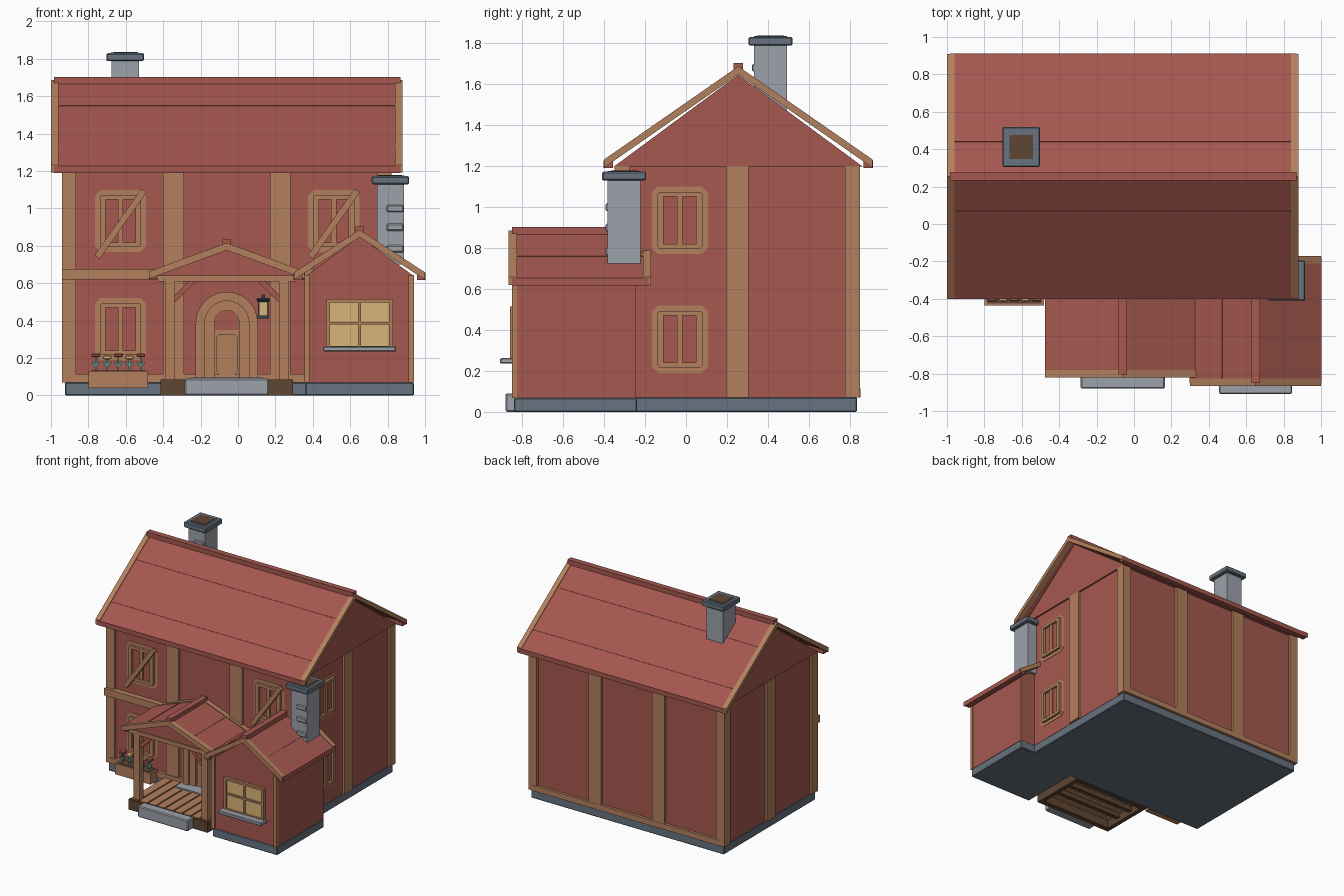
import bpy, bmesh, math

if "Cube" in bpy.data.objects:
    bpy.data.objects.remove(bpy.data.objects["Cube"])

def material(name, r, g, b):
    m = bpy.data.materials.new(name)
    m.diffuse_color = (r, g, b, 1)
    m.use_nodes = True
    m.node_tree.nodes["Principled BSDF"].inputs["Base Color"].default_value = m.diffuse_color
    return m

RED = material("barn red", 0.376, 0.098, 0.078)
TAN = material("tan timber", 0.448, 0.215, 0.108)
GREY = material("light stone", 0.335, 0.355, 0.40)
SLATE = material("slate stone", 0.135, 0.171, 0.217)
GLASS = material("warm yellow", 0.70, 0.46, 0.19)
BROWN = material("dark brown", 0.114, 0.061, 0.032)
IRON = material("dark iron", 0.035, 0.05, 0.075)
GREEN = material("leaf green", 0.10, 0.27, 0.22)

def finish(name, bm, mat, bevel=0):
    bmesh.ops.recalc_face_normals(bm, faces=bm.faces)
    me = bpy.data.meshes.new(name)
    bm.to_mesh(me)
    bm.free()
    me.materials.append(mat)
    ob = bpy.data.objects.new(name, me)
    bpy.context.collection.objects.link(ob)
    if bevel:
        mod = ob.modifiers.new("soft edge", 'BEVEL')
        mod.width, mod.segments = bevel, 1
    return ob

def place(u, z, v, axis):
    return (v, u, z) if axis == 'x' else (u, v, z)

def prism(name, pts, a, b, axis, mat, bevel=0):
    """Profile in (u, z), extruded along axis from a to b."""
    bm = bmesh.new()
    lo, hi = [[bm.verts.new(place(u, z, v, axis)) for u, z in pts] for v in (a, b)]
    bm.faces.new(lo)
    bm.faces.new(hi)
    n = len(pts)
    for i in range(n):
        j = (i + 1) % n
        bm.faces.new((lo[i], lo[j], hi[j], hi[i]))
    return finish(name, bm, mat, bevel)

def ring(name, outer, inner, a, b, axis, mat):
    """Frame between two matching closed outlines."""
    bm = bmesh.new()
    o0, o1, i0, i1 = [[bm.verts.new(place(u, z, v, axis)) for u, z in p]
                      for p, v in ((outer, a), (outer, b), (inner, a), (inner, b))]
    n = len(outer)
    for i in range(n):
        j = (i + 1) % n
        for p, q in ((o0, o1), (i0, i1), (o0, i0), (o1, i1)):
            bm.faces.new((p[i], p[j], q[j], q[i]))
    return finish(name, bm, mat)

def rect(x0, x1, z0, z1):
    return [(x0, z0), (x1, z0), (x1, z1), (x0, z1)]

def box(name, x0, x1, y0, y1, z0, z1, mat, bevel=0):
    return prism(name, rect(x0, x1, z0, z1), y0, y1, 'y', mat, bevel)

def beam(name, p, q, w, a, b, axis, mat):
    """Straight timber between two points of a profile plane."""
    d = math.hypot(q[0] - p[0], q[1] - p[1])
    nx, nz = -(q[1] - p[1]) / d * w / 2, (q[0] - p[0]) / d * w / 2
    return prism(name, [(p[0] + nx, p[1] + nz), (q[0] + nx, q[1] + nz),
                        (q[0] - nx, q[1] - nz), (p[0] - nx, p[1] - nz)], a, b, axis, mat)

def octagon(c, z, hw, hh, k):
    return [(c - hw + k, z - hh), (c + hw - k, z - hh), (c + hw, z - hh + k), (c + hw, z + hh - k),
            (c + hw - k, z + hh), (c - hw + k, z + hh), (c - hw, z + hh - k), (c - hw, z - hh + k)]

def arch(c, z0, zs, r, n=12):
    return [(c - r, z0)] + [(c - r * math.cos(math.pi * i / n), zs + r * math.sin(math.pi * i / n))
                            for i in range(n + 1)] + [(c + r, z0)]

def gable_roof(name, axis, c, h, v0, v1, zr, ze, seams):
    def chevron(lift, t):
        return [(c - h, ze + lift), (c, zr + lift), (c + h, ze + lift),
                (c + h, ze - t), (c, zr - t), (c - h, ze - t)]
    prism(name + "_tiles", chevron(0, 0.03), v0 + 0.02, v1 - 0.02, axis, RED)
    for i, v in enumerate((v0, v1 - 0.04)):
        prism(f"{name}_bargeboard_{i}", chevron(0.006, 0.034), v, v + 0.04, axis, TAN)
    def bar(part, u, z):
        prism(f"{name}_{part}", rect(u - 0.023, u + 0.023, z - 0.019, z + 0.019),
              v0 + 0.015, v1 - 0.01, axis, RED)
    bar("ridge", c, zr + 0.004)
    for s in (-1, 1):
        bar(f"eave_{s}", c + s * (h - 0.021), ze - 0.017)
        for f in seams:
            e = 0.004 / h
            p, q = [(c + s * h * g, zr - (zr - ze) * g) for g in (f - e, f + e)]
            beam(f"{name}_course_{s}_{f}", p, q, 0.006, v0 + 0.04, v1 - 0.04, axis, RED)

def window(name, axis, c, z, wall, out):
    """Thin chamfered surround, raised inner frame, pane and mullion."""
    big, mid, small = (octagon(c, z, *d) for d in
                       ((0.137, 0.165, 0.03), (0.11, 0.138, 0.01), (0.08, 0.115, 0.001)))
    ring(name + "_surround", big, mid, wall - out * 0.005, wall + out * 0.003, axis, TAN)
    ring(name + "_frame", mid, small, wall - out * 0.005, wall + out * 0.022, axis, TAN)
    prism(name + "_pane", small, wall - out * 0.005, wall + out * 0.003, axis, RED)
    beam(name + "_mullion", (c, z - 0.115), (c, z + 0.115), 0.028, wall, wall + out * 0.016, axis, TAN)

def chimney(name, x, y, z0, z1, bricks):
    box(name + "_shaft", x - 0.073, x + 0.073, y - 0.08, y + 0.08, z0, z1 - 0.04, GREY)
    box(name + "_cap", x - 0.1, x + 0.1, y - 0.107, y + 0.107, z1 - 0.046, z1 - 0.003, SLATE, 0.006)
    box(name + "_cap_top", x - 0.075, x + 0.075, y - 0.08, y + 0.08, z1 - 0.01, z1, SLATE)
    box(name + "_flue", x - 0.063, x + 0.063, y - 0.065, y + 0.065, z1 - 0.005, z1 + 0.003, BROWN)
    for i, z in enumerate(bricks):
        box(f"{name}_brick_{i}", x - 0.02, x + 0.07, y - 0.09, y - 0.07, z, z + 0.038, GREY, 0.006)

# main house body
box("main_foundation", -0.925, 0.805, -0.34, 0.835, 0, 0.07, SLATE, 0.005)
box("main_walls", -0.922, 0.802, -0.33, 0.83, 0.07, 1.2, RED)
prism("main_gable", [(-0.35, 1.198), (0.86, 1.198), (0.255, 1.645)], -0.935, 0.815, 'x', RED)
gable_roof("main_roof", 'x', 0.255, 0.655, -1.0, 0.88, 1.68, 1.225, (0.286, 0.77))

# timber frame
for x in (-0.94, 0.745):
    for y in (-0.35, 0.775):
        box("corner_post", x, x + 0.075, y, y + 0.075, 0.07, 1.2, TAN)
for x in (-0.345, 0.225):
    for y in (-0.35, 0.82):
        box("wall_post", x - 0.055, x + 0.055, y, y + 0.03, 0.07, 1.2, TAN)
for x in (-0.94, 0.79):
    box("side_post", x, x + 0.03, 0.195, 0.306, 0.07, 1.2, TAN)
box("front_mid_beam", -0.94, 0.80, -0.375, -0.32, 0.62, 0.677, TAN)
box("front_sill_beam", -0.90, 0.80, -0.355, -0.32, 0.07, 0.115, TAN)
box("back_sill_beam", -0.90, 0.78, 0.82, 0.852, 0.07, 0.115, TAN)

# main windows with diagonal braces
for i, x in enumerate((-0.628, 0.512)):
    window(f"upper_front_window_{i}", 'y', x, 0.933, -0.33, -1)
    beam(f"window_brace_{i}", (x - 0.125, 0.74), (x + 0.125, 1.095), 0.034, -0.375, -0.35, 'y', TAN)
window("lower_front_window", 'y', -0.628, 0.355, -0.33, -1)
for i, z in enumerate((0.355, 0.935)):
    window(f"side_window_{i}", 'x', -0.03, z, 0.802, 1)

# flower box
box("flower_box", -0.80, -0.48, -0.435, -0.345, 0.04, 0.13, TAN)
box("flower_soil", -0.785, -0.495, -0.425, -0.355, 0.125, 0.134, BROWN)
for i in range(5):
    x = -0.76 + i * 0.06
    top = 0.203 + 0.012 * (i % 2 == 0)
    box("flower_stem", x - 0.005, x + 0.005, -0.395, -0.385, 0.13, top, GREEN)
    for s in (-1, 1):
        beam("flower_leaf", (x, 0.155), (x + s * 0.02, 0.18), 0.012, -0.397, -0.383, 'y', GREEN)
    box("flower_head", x - 0.024, x + 0.024, -0.414, -0.366, top - 0.01, top + 0.01, (RED, GLASS)[i % 2], 0.005)

# arched front door
C = -0.06
ring("door_outer_arch", arch(C, 0.085, 0.388, 0.166), arch(C, 0.085, 0.388, 0.118), -0.38, -0.32, 'y', TAN)
ring("door_inner_arch", arch(C, 0.085, 0.388, 0.118), arch(C, 0.085, 0.388, 0.066), -0.365, -0.32, 'y', TAN)
prism("door_leaf", arch(C, 0.085, 0.388, 0.07), -0.345, -0.32, 'y', TAN)
prism("door_panel", octagon(C, 0.22, 0.057, 0.105, 0.015), -0.36, -0.34, 'y', TAN)
prism("door_fanlight", arch(C, 0.35, 0.388, 0.064), -0.351, -0.34, 'y', RED)
box("door_threshold", -0.25, 0.13, -0.45, -0.35, 0.04, 0.095, GREY)

# wall lantern
box("lantern_bracket", 0.125, 0.145, -0.41, -0.33, 0.52, 0.54, IRON)
box("lantern_cap", 0.10, 0.17, -0.435, -0.365, 0.50, 0.522, IRON, 0.008)
box("lantern_glass", 0.113, 0.157, -0.422, -0.378, 0.425, 0.50, GLASS)
box("lantern_base", 0.103, 0.167, -0.432, -0.368, 0.41, 0.428, IRON)
for x in (0.107, 0.155):
    for y in (-0.428, -0.38):
        box("lantern_bar", x, x + 0.008, y, y + 0.008, 0.42, 0.51, IRON)

# porch deck and step
for y in (-0.80, -0.66, -0.52, -0.38):
    box("deck_beam", -0.415, 0.295, y, y + 0.035, 0 if y in (-0.80, -0.38) else 0.03, 0.07, BROWN)
box("deck_front_board", -0.415, 0.295, -0.81, -0.79, 0, 0.084, BROWN)
for x in (-0.415, 0.26):
    box("deck_side", x, x + 0.035, -0.79, -0.36, 0, 0.08, BROWN)
for i in range(9):
    x = -0.41 + i * 0.078
    box("deck_plank", x, x + 0.066, -0.79, -0.34, 0.066, 0.086, TAN)
box("porch_step", -0.285, 0.165, -0.88, -0.80, 0.0, 0.09, GREY, 0.007)

# porch frame and roof
for s, x in ((1, -0.365), (-1, 0.245)):
    box("porch_post", x - 0.026, x + 0.026, -0.78, -0.73, 0.08, 0.63, TAN)
    beam("porch_brace", (x + s * 0.02, 0.51), (x + s * 0.14, 0.63), 0.03, -0.77, -0.74, 'y', RED)
    box("porch_side_beam", x - 0.02, x + 0.02, -0.75, -0.33, 0.605, 0.645, TAN)
box("porch_front_beam", -0.43, 0.31, -0.785, -0.73, 0.61, 0.642, TAN)
prism("porch_gable", [(-0.44, 0.64), (0.32, 0.64), (C, 0.785)], -0.775, -0.74, 'y', RED)
gable_roof("porch_roof", 'y', C, 0.415, -0.82, -0.33, 0.81, 0.658, (0.5,))

# annex
box("annex_foundation", 0.36, 0.94, -0.84, -0.24, 0, 0.068, SLATE, 0.005)
prism("annex_walls", [(0.365, 0.068), (0.938, 0.068), (0.938, 0.64), (0.65, 0.85), (0.365, 0.64)],
      -0.835, -0.245, 'y', RED)
for x in (0.355, 0.912):
    box("annex_post", x, x + 0.028, -0.85, -0.825, 0.068, 0.645, TAN)
gable_roof("annex_roof", 'y', 0.65, 0.35, -0.865, -0.17, 0.88, 0.652, (0.52,))

# annex window
ring("annex_window_frame", rect(0.47, 0.83, 0.255, 0.515), rect(0.492, 0.808, 0.265, 0.497), -0.858, -0.83, 'y', TAN)
box("annex_window_glass", 0.485, 0.815, -0.841, -0.833, 0.26, 0.505, GLASS)
box("annex_window_mullion", 0.642, 0.658, -0.853, -0.835, 0.26, 0.505, TAN)
box("annex_window_rail", 0.485, 0.815, -0.852, -0.835, 0.378, 0.392, TAN)
box("annex_window_sill", 0.455, 0.845, -0.908, -0.83, 0.235, 0.262, GREY, 0.005)

# chimneys
chimney("main_chimney", -0.603, 0.412, 1.42, 1.833, (1.66,))
chimney("annex_chimney", 0.815, -0.302, 0.70, 1.175, (0.98, 0.88, 0.765))
